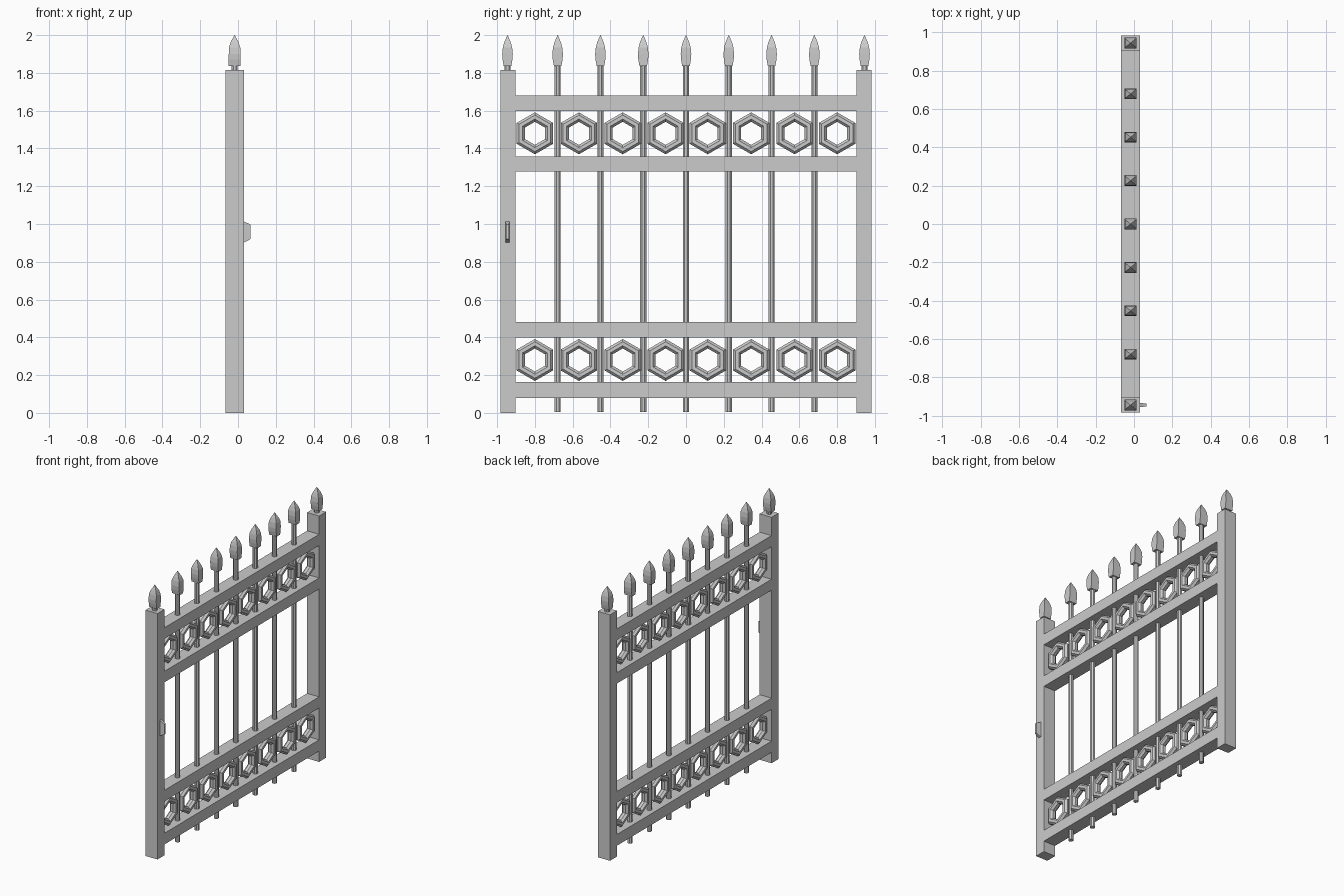
import bpy, bmesh, math

if "Cube" in bpy.data.objects:
    bpy.data.objects.remove(bpy.data.objects["Cube"])

CX = -0.018           # centre plane of the gate
DEPTH = 0.098


def make(name, verts, faces):
    me = bpy.data.meshes.new(name)
    me.from_pydata(verts, [], faces)
    bm = bmesh.new()
    bm.from_mesh(me)
    bmesh.ops.recalc_face_normals(bm, faces=bm.faces)
    bm.to_mesh(me)
    bm.free()
    ob = bpy.data.objects.new(name, me)
    bpy.context.collection.objects.link(ob)
    return ob


def loft(name, rings):
    # closed skin through equal-length rings of points
    n = len(rings[0])
    verts = [p for r in rings for p in r]
    faces = [tuple(range(n)), tuple(range(len(verts) - n, len(verts)))]
    for i in range(len(rings) - 1):
        for j in range(n):
            k = (j + 1) % n
            faces.append((i*n + j, i*n + k, (i+1)*n + k, (i+1)*n + j))
    return make(name, verts, faces)


def rect(x, y, z, hx, hy):
    return [(x - hx, y - hy, z), (x + hx, y - hy, z), (x + hx, y + hy, z), (x - hx, y + hy, z)]


def box(name, y0, y1, z0, z1):
    y, h = (y0 + y1) / 2, (y1 - y0) / 2
    return loft(name, [rect(CX, y, z, DEPTH / 2, h) for z in (z0, z1)])


def rod(name, y, z0, z1, r, n=8):
    ang = [2 * math.pi * (i + 0.5) / n for i in range(n)]
    return loft(name, [[(CX + r*math.cos(a), y + r*math.sin(a), z) for a in ang] for z in (z0, z1)])


def spear(name, y):
    prof = [(1.837, 0.031, 0.020), (1.87, 0.031, 0.026), (1.90, 0.031, 0.028),
            (1.935, 0.030, 0.0245), (1.962, 0.021, 0.017), (2.0, 0.001, 0.001)]
    return loft(name, [rect(CX, y, z, hx, hy) for z, hx, hy in prof])


def hex_ring(name, y, z, major=0.086, minor=0.027, n=6, m=8):
    verts, faces = [], []
    for i in range(n):
        a = math.pi / 2 + 2 * math.pi * i / n
        for j in range(m):
            b = 2 * math.pi * (j + 0.5) / m
            r = major + minor * math.cos(b)
            verts.append((CX + minor * math.sin(b), y + r * math.cos(a), z + r * math.sin(a)))
            k, l = (i + 1) % n, (j + 1) % m
            faces.append((i*m + j, k*m + j, k*m + l, i*m + l))
    return make(name, verts, faces)


# end posts with spear finials
for label, s in (("left", -1), ("right", 1)):
    a, b = sorted((s * 0.902, s * 0.983))
    box(label + "_post", a, b, 0, 1.815)
    rod(label + "_post_neck", s * 0.945, 1.81, 1.84, 0.018)
    spear(label + "_post_spear", s * 0.945)

# horizontal rails
for i, (z0, z1) in enumerate([(0.08, 0.163), (0.398, 0.48), (1.277, 1.358), (1.598, 1.68)]):
    box(f"rail_{i}", -0.903, 0.903, z0, z1)

# vertical bars
for i in range(7):
    y = (i - 3) * 0.2265
    rod(f"bar_{i}", y, 0.005, 1.84, 0.0175)
    spear(f"bar_spear_{i}", y)

# hexagonal rings in both bands
for band, z in (("lower", 0.28), ("upper", 1.48)):
    for i, y in enumerate((-0.80, -0.567, -0.335, -0.108, 0.115, 0.345, 0.575, 0.80)):
        hex_ring(f"{band}_ring_{i}", y, z)

# tapered handle on one post
x0, x1, hy = 0.029, 0.066, 0.0115
loft("handle", [
    [(x0, -0.945 - hy, 0.90), (x0, -0.945 + hy, 0.90), (x0, -0.945 + hy, 1.015), (x0, -0.945 - hy, 1.015)],
    [(x1, -0.945 - 0.007, 0.92), (x1, -0.945 + 0.007, 0.92), (x1, -0.945 + 0.007, 0.997), (x1, -0.945 - 0.007, 0.997)]])
